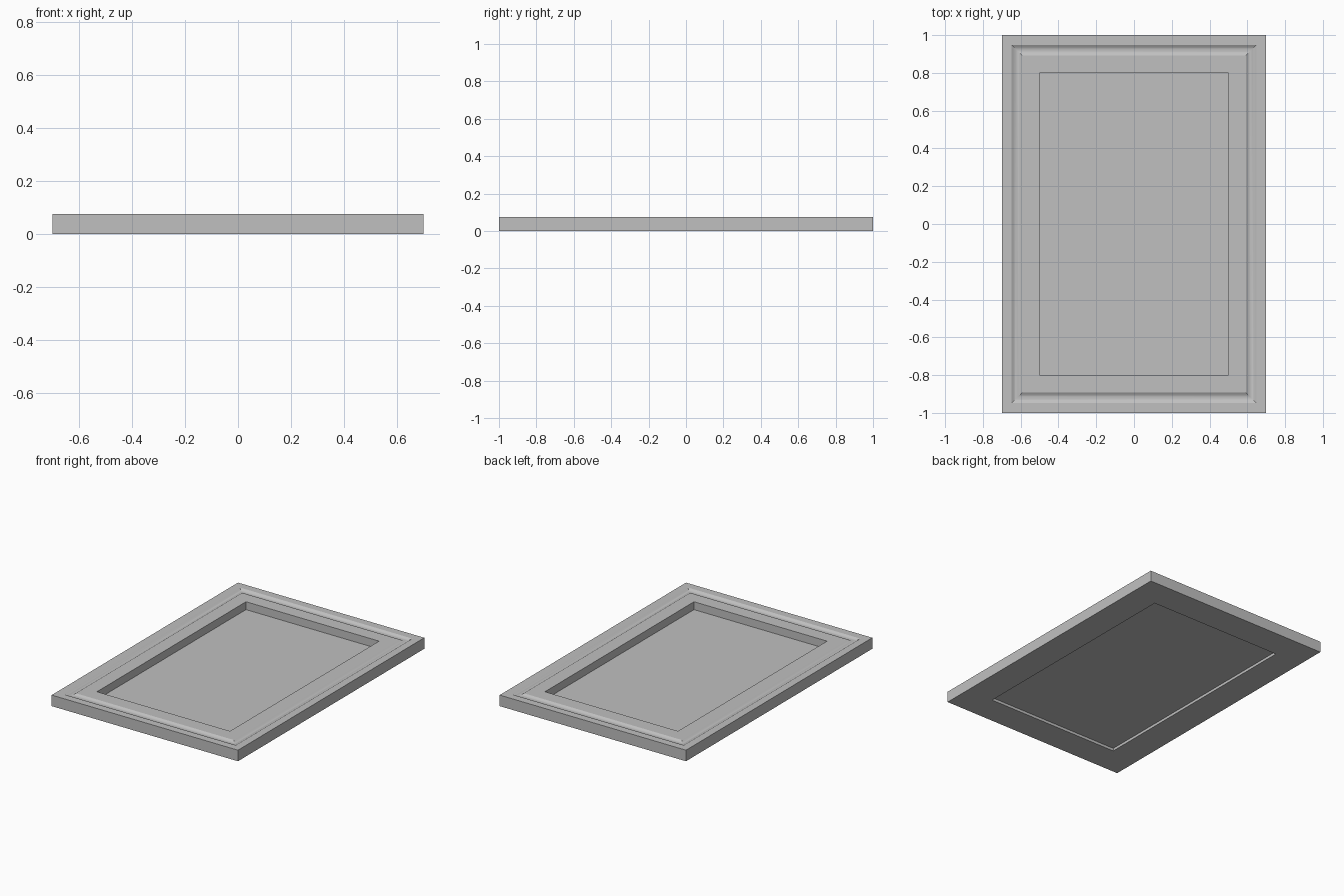
import bpy
import bmesh
import math

cube = bpy.data.objects.get("Cube")
if cube:
    bpy.data.objects.remove(cube, do_unlink=True)

HALF_X, HALF_Y, HEIGHT = 0.70, 1.0, 0.075
BORDER = 0.20
PANEL_Z, PANEL_THICK = 0.0185, 0.003

grey = bpy.data.materials.new("plain_grey")
grey.use_nodes = True
grey.diffuse_color = (0.53, 0.53, 0.53, 1)
grey.node_tree.nodes["Principled BSDF"].inputs["Base Color"].default_value = grey.diffuse_color


def finish(bm, name):
    bmesh.ops.recalc_face_normals(bm, faces=bm.faces)
    mesh = bpy.data.meshes.new(name)
    bm.to_mesh(mesh)
    bm.free()
    mesh.materials.append(grey)
    obj = bpy.data.objects.new(name, mesh)
    bpy.context.collection.objects.link(obj)
    return obj


def rectangle(bm, inset, z):
    x, y = HALF_X - inset, HALF_Y - inset
    return [bm.verts.new((sx * x, sy * y, z))
            for sx, sy in ((-1, -1), (1, -1), (1, 1), (-1, 1))]


# Frame: a mitred moulding with a shallow rounded groove in its top
groove_start, groove_width, groove_depth, steps = 0.052, 0.055, 0.011, 8
groove = [(groove_start + groove_width * i / steps,
           HEIGHT - groove_depth * math.sin(math.pi * i / steps))
          for i in range(steps + 1)]
profile = [(0, 0), (0, HEIGHT)] + groove + [(BORDER, HEIGHT), (BORDER, 0)]

bm = bmesh.new()
loops = [rectangle(bm, inset, z) for inset, z in profile]
for a, b in zip(loops, loops[1:] + loops[:1]):
    for i in range(4):
        j = (i + 1) % 4
        bm.faces.new((a[i], a[j], b[j], b[i]))
frame = finish(bm, "frame")
bpy.ops.object.select_all(action="DESELECT")
frame.select_set(True)
bpy.context.view_layer.objects.active = frame
bpy.ops.object.shade_smooth_by_angle(angle=math.radians(22))

# Thin backing panel recessed from both sides
bm = bmesh.new()
bmesh.ops.create_cube(bm, size=1)
bmesh.ops.scale(bm, verts=bm.verts,
                vec=(2 * (HALF_X - BORDER), 2 * (HALF_Y - BORDER), PANEL_THICK))
bmesh.ops.translate(bm, verts=bm.verts, vec=(0, 0, PANEL_Z + PANEL_THICK / 2))
finish(bm, "back_panel")
